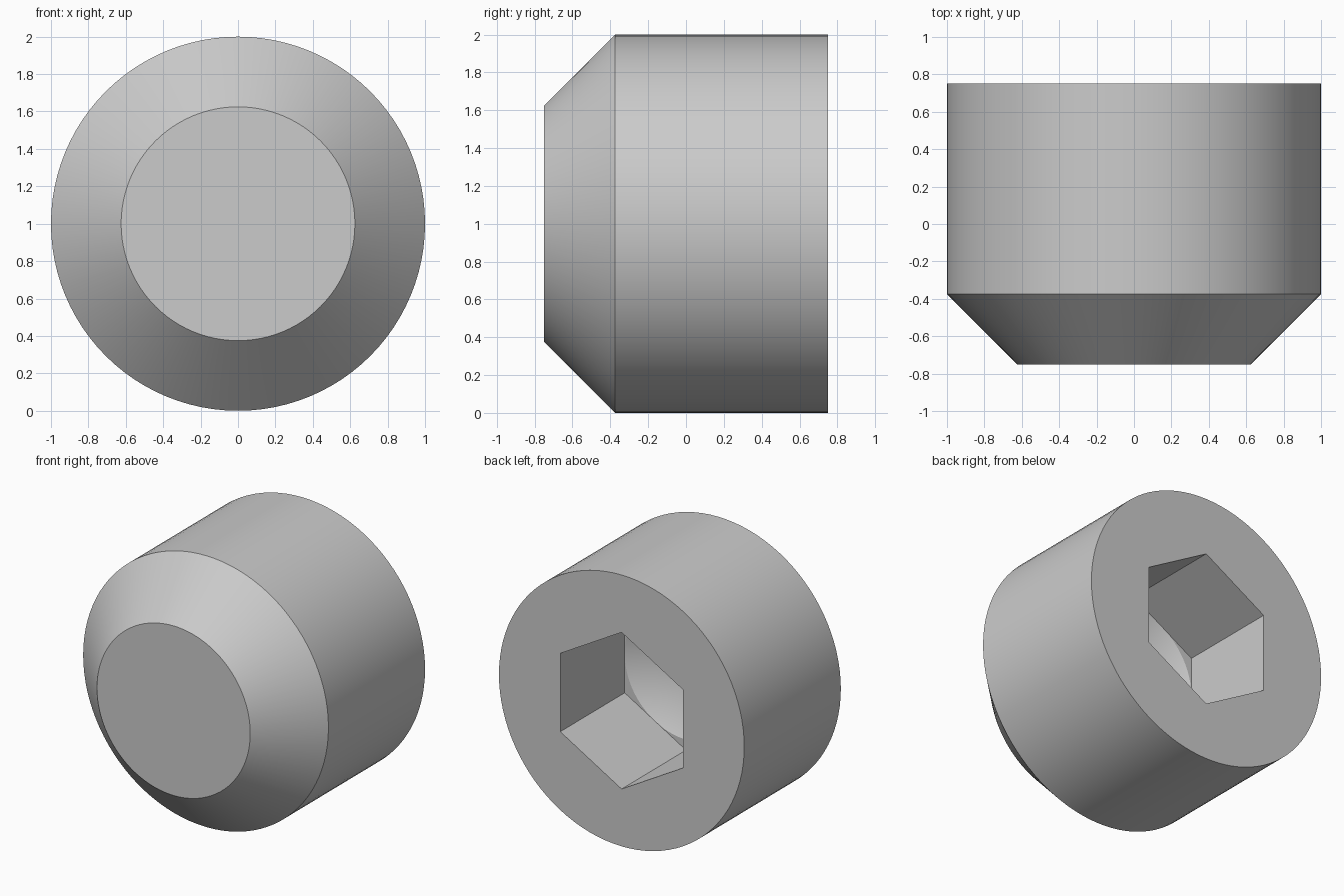
import bpy, bmesh, math

old = bpy.data.objects.get("Cube")
if old:
    bpy.data.objects.remove(old, do_unlink=True)

SEGS = 96             # segments round the body
STEP = SEGS // 6      # segments per side of the hexagon
FLAT = 0.5            # half the width across the socket flats
FRONT, BACK, FLOOR = -0.75, 0.75, 0.0

steel = bpy.data.materials.new("steel_grey")
steel.use_nodes = True
colour = (0.6, 0.6, 0.6, 1)
steel.diffuse_color = colour
steel.node_tree.nodes["Principled BSDF"].inputs["Base Color"].default_value = colour

bm = bmesh.new()


def ring(radius, y, count=SEGS):
    """Ring of points round the y axis, starting at the top."""
    turn = 2 * math.pi / count
    return [bm.verts.new((radius * math.sin(i * turn), y, 1 + radius * math.cos(i * turn)))
            for i in range(count)]


def bridge(a, b):
    n = len(a)
    for i in range(n):
        bm.faces.new((a[i], a[(i + 1) % n], b[(i + 1) % n], b[i]))


# Chamfered body: flat point, cone and cylinder
point = ring(0.625, FRONT)
shoulder = ring(1, FRONT / 2)
rim = ring(1, BACK)
bm.faces.new(point)
bridge(point, shoulder)
bridge(shoulder, rim)

# Hexagonal socket with a drilled conical bottom
corner = FLAT / math.cos(math.pi / 6)
mouth = ring(corner, BACK, 6)
base = ring(corner, FLOOR, 6)
drill = ring(FLAT, FLOOR)
tip = bm.verts.new((0, FLOOR - FLAT * math.tan(math.pi / 6), 1))

for i in range(6):
    j = (i + 1) % 6
    start, half = i * STEP, STEP // 2
    # back face sector
    arc = [rim[(start + k) % SEGS] for k in range(STEP + 1)]
    bm.faces.new(arc + [mouth[j], mouth[i]])
    # socket wall, touching the drilled circle at its middle
    bm.faces.new((mouth[i], mouth[j], base[j], drill[start + half], base[i]))
    # floor left in the corner
    bm.faces.new([base[i]] + [drill[(start + k) % SEGS] for k in range(-half, half + 1)])

for i in range(SEGS):
    bm.faces.new((drill[i], drill[(i + 1) % SEGS], tip))

bmesh.ops.recalc_face_normals(bm, faces=bm.faces)
mesh = bpy.data.meshes.new("socket_set_screw")
bm.to_mesh(mesh)
bm.free()
mesh.materials.append(steel)

screw = bpy.data.objects.new("socket_set_screw", mesh)
bpy.context.collection.objects.link(screw)
bpy.ops.object.select_all(action='DESELECT')
screw.select_set(True)
bpy.context.view_layer.objects.active = screw
bpy.ops.object.shade_smooth_by_angle(angle=math.radians(20))
